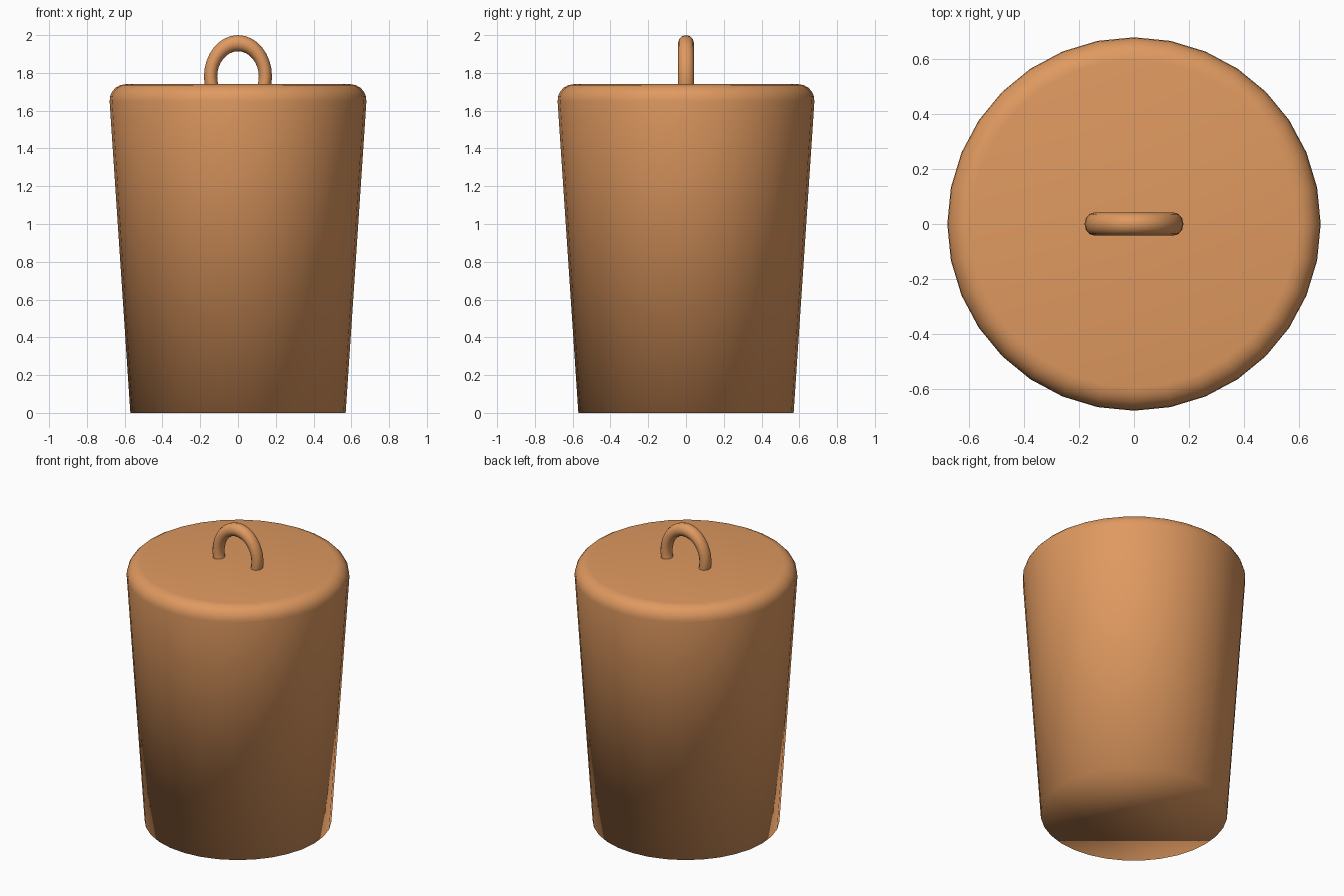
import bpy, bmesh, math

if "Cube" in bpy.data.objects:
    bpy.data.objects.remove(bpy.data.objects["Cube"])

SIDES = 32
mat = bpy.data.materials.new("warm_tan")
mat.diffuse_color = (0.74, 0.32, 0.117, 1)
mat.use_nodes = True
mat.node_tree.nodes["Principled BSDF"].inputs["Base Color"].default_value = mat.diffuse_color


def finish(ob, name):
    ob.name = ob.data.name = name
    ob.data.materials.append(mat)
    for p in ob.data.polygons:
        p.use_smooth = True


# Tapered body: a flared cylinder with a rounded top rim, closed underneath
rim, bevel_r, segs = (0.595, 1.655), 0.085, 5
profile = [(0.57, 0.0)]
for i in range(segs + 1):
    a = math.radians(-4 + 94 * i / segs)
    profile.append((rim[0] + bevel_r * math.cos(a), rim[1] + bevel_r * math.sin(a)))

bm = bmesh.new()
rings = []
for r, z in profile:
    rings.append([bm.verts.new((r * math.cos(2 * math.pi * k / SIDES),
                                r * math.sin(2 * math.pi * k / SIDES), z))
                  for k in range(SIDES)])
for lo, hi in zip(rings, rings[1:]):
    for k in range(SIDES):
        n = (k + 1) % SIDES
        bm.faces.new((lo[k], lo[n], hi[n], hi[k]))
bm.faces.new(rings[-1])
bm.faces.new(rings[0][::-1])
mesh = bpy.data.meshes.new("body")
bm.to_mesh(mesh)
bm.free()
body = bpy.data.objects.new("body", mesh)
bpy.context.collection.objects.link(body)
finish(body, "body")

# Loop handle: upright ring, stretched upwards and half sunk into the top
bpy.ops.mesh.primitive_torus_add(major_segments=32, minor_segments=12,
                                 major_radius=0.145, minor_radius=0.035,
                                 location=(0, 0, 1.78),
                                 rotation=(math.pi / 2, 0, 0))
handle = bpy.context.object
handle.scale = (1, 1.222, 1.2)
finish(handle, "loop_handle")
